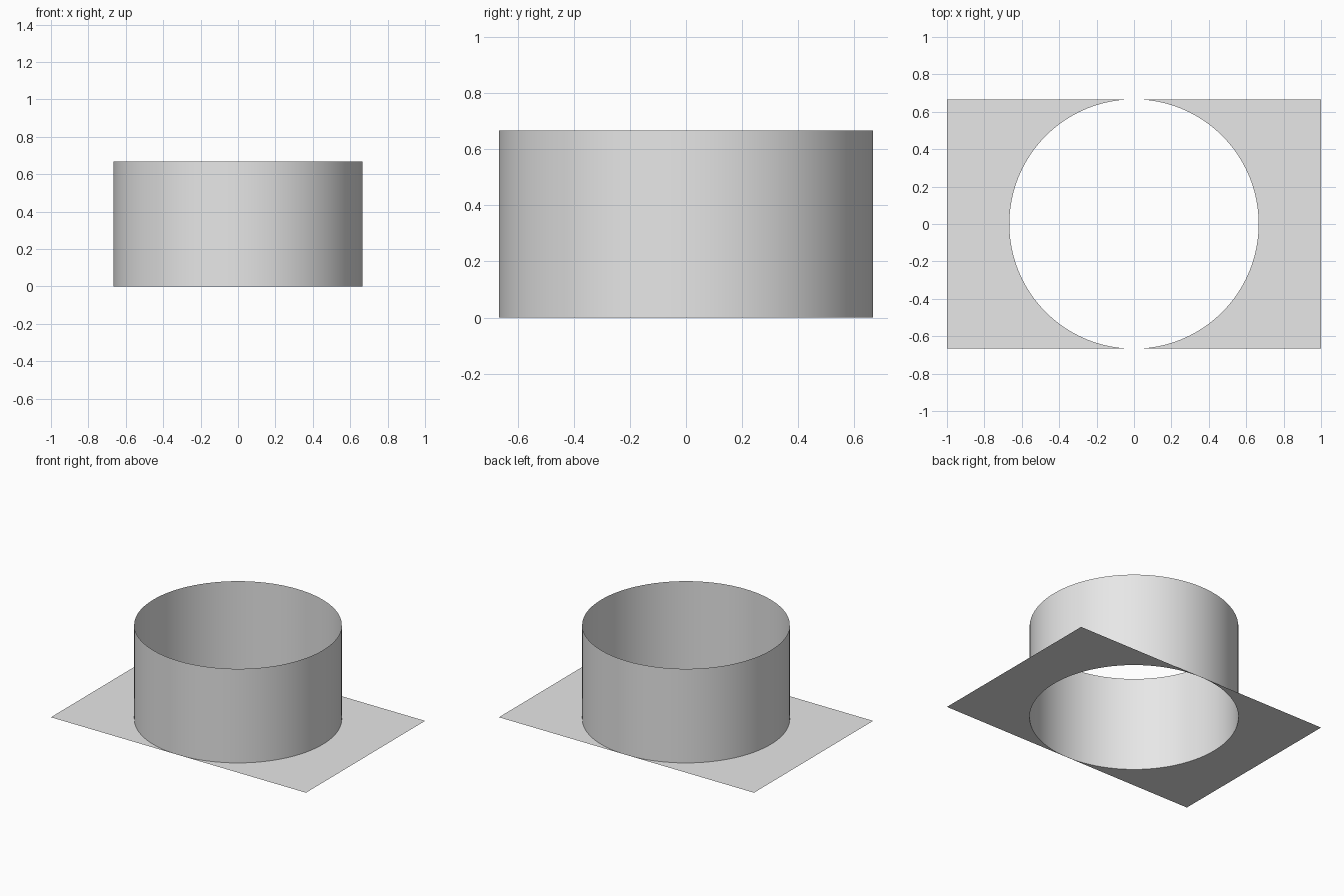
import bpy
import bmesh
from math import pi, sin, cos

cube = bpy.data.objects.get("Cube")
if cube:
    bpy.data.objects.remove(cube, do_unlink=True)

RADIUS = HEIGHT = 2 / 3
HALF_LENGTH = 1.0
SEGMENTS = 96

# One plain grey for everything
grey = bpy.data.materials.new("light grey")
grey.use_nodes = True
grey.diffuse_color = (0.8, 0.8, 0.8, 1)
grey.node_tree.nodes["Principled BSDF"].inputs["Base Color"].default_value = grey.diffuse_color


def add_object(name, bm):
    mesh = bpy.data.meshes.new(name)
    bm.to_mesh(mesh)
    bm.free()
    mesh.materials.append(grey)
    obj = bpy.data.objects.new(name, mesh)
    bpy.context.collection.objects.link(obj)
    return obj


# Open tube: thin wall without caps
bm = bmesh.new()
bmesh.ops.create_cone(bm, cap_ends=False, segments=SEGMENTS,
                      radius1=RADIUS, radius2=RADIUS, depth=HEIGHT)
bmesh.ops.translate(bm, verts=bm.verts, vec=(0, 0, HEIGHT / 2))
bmesh.ops.recalc_face_normals(bm, faces=bm.faces)
for face in bm.faces:
    face.smooth = True
add_object("tube_wall", bm)

# Base sheet: each half spans from the round opening to the straight end
bm = bmesh.new()
for side in (-1, 1):
    rows = []
    for i in range(SEGMENTS // 2 + 1):
        angle = pi * i / (SEGMENTS // 2) - pi / 2
        x, y = side * RADIUS * cos(angle), RADIUS * sin(angle)
        rows.append((bm.verts.new((x, y, 0)), bm.verts.new((side * HALF_LENGTH, y, 0))))
    for (a, b), (c, d) in zip(rows, rows[1:]):
        bm.faces.new((a, b, d, c) if side > 0 else (a, c, d, b))
bmesh.ops.remove_doubles(bm, verts=bm.verts, dist=0.0001)
add_object("base_sheet", bm)
